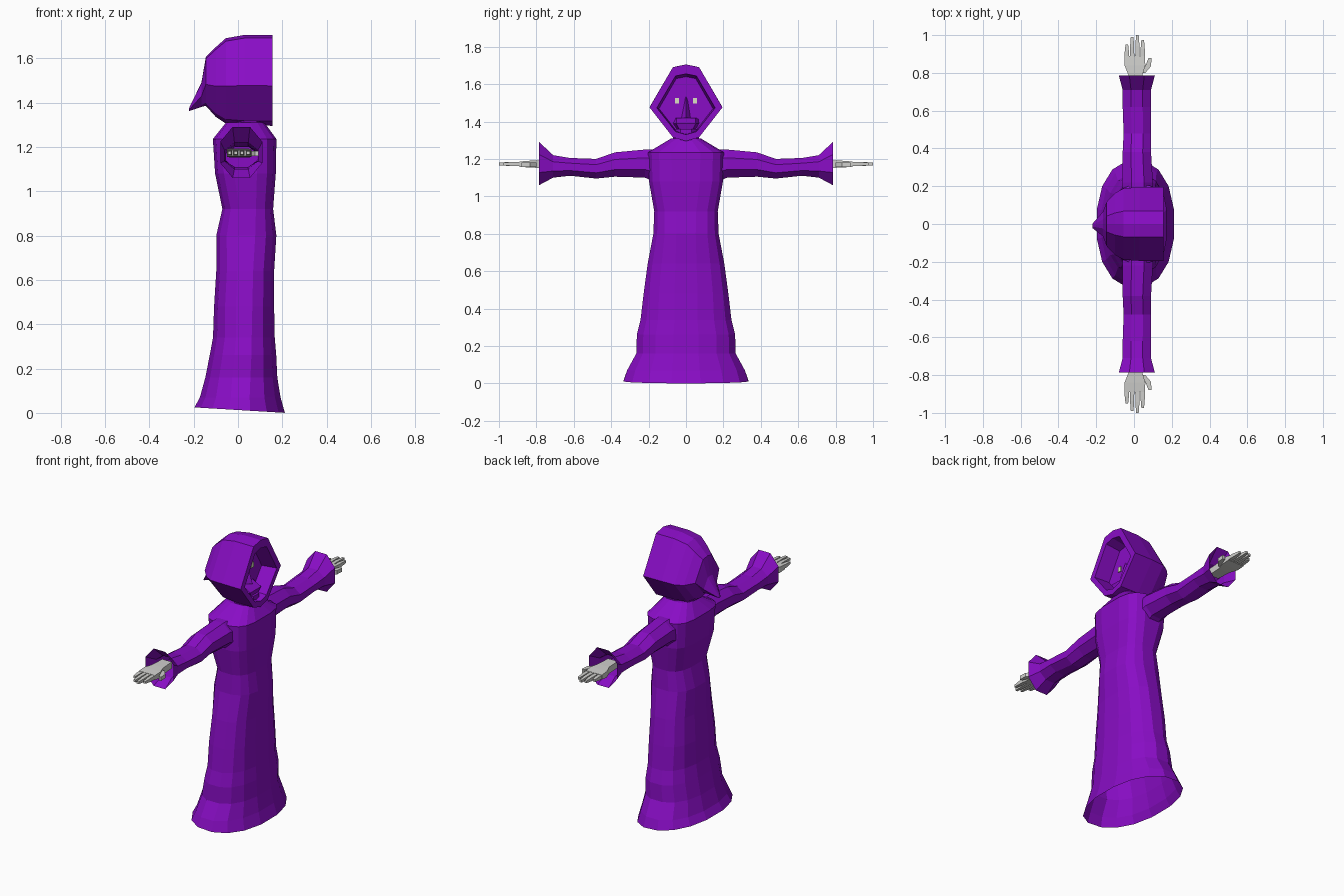
import bpy, bmesh, math
from mathutils import Vector

if "Cube" in bpy.data.objects:
    bpy.data.objects.remove(bpy.data.objects["Cube"])


def material(name, rgb):
    m = bpy.data.materials.new(name)
    m.diffuse_color = (*rgb, 1)
    m.use_nodes = True
    m.node_tree.nodes["Principled BSDF"].inputs["Base Color"].default_value = m.diffuse_color
    return m


PURPLE = material("robe purple", (0.25, 0.004, 0.56))
GREY = material("hand pale grey", (0.62, 0.62, 0.60))
EYE = material("eye pale cream", (0.72, 0.75, 0.55))


def make(name, bm, mat):
    me = bpy.data.meshes.new(name)
    bm.to_mesh(me)
    bm.free()
    me.materials.append(mat)
    ob = bpy.data.objects.new(name, me)
    bpy.context.collection.objects.link(ob)
    return ob


def loft(name, rings, mat, cap_start=False, cap_end=False):
    """Skin a list of equal-length closed rings."""
    bm = bmesh.new()
    vs = [[bm.verts.new(p) for p in r] for r in rings]
    n = len(rings[0])
    for a, b in zip(vs, vs[1:]):
        for i in range(n):
            j = (i + 1) % n
            bm.faces.new((a[i], a[j], b[j], b[i]))
    if cap_start:
        bm.faces.new(vs[0][::-1])
    if cap_end:
        bm.faces.new(vs[-1])
    bmesh.ops.recalc_face_normals(bm, faces=bm.faces)
    return make(name, bm, mat)


def box(name, lo, hi, mat):
    bm = bmesh.new()
    bmesh.ops.create_cube(bm, size=1)
    for v in bm.verts:
        v.co = [l + (c + 0.5) * (h - l) for l, h, c in zip(lo, hi, v.co)]
    return make(name, bm, mat)


def power(c, e):
    return math.copysign(abs(c) ** e, c)


def oval(z, x0, x1, half_y, e=0.85, n=14, hem=0.0):
    """Horizontal ring, boxier for small e, with the hem raised at the back."""
    pts = []
    for i in range(n):
        a = 2 * math.pi * (i + 0.5) / n
        if n % 4:
            a -= math.pi / n
        c, s = power(math.cos(a), e), power(math.sin(a), e)
        pts.append(((x0 + x1) / 2 + (x1 - x0) / 2 * c, half_y * s, z + hem * (1 - c) / 2))
    return pts


# Robe: open flared skirt, waist, torso and sloped shoulders
robe = [oval(0.0, -0.20, 0.215, 0.34, 0.9, 16, 0.025)]
for z, x0, x1, w, e in [
        (0.07, -0.175, 0.195, 0.32, 0.9), (0.16, -0.15, 0.18, 0.27, 0.85),
        (0.26, -0.13, 0.175, 0.267, 0.85), (0.34, -0.115, 0.168, 0.247, 0.85),
        (0.48, -0.11, 0.165, 0.23, 0.8), (0.64, -0.10, 0.165, 0.208, 0.8),
        (0.80, -0.10, 0.175, 0.177, 0.75), (0.92, -0.072, 0.16, 0.172, 0.7),
        (1.08, -0.105, 0.172, 0.20, 0.6), (1.235, -0.115, 0.175, 0.205, 0.6),
        (1.31, -0.055, 0.12, 0.08, 0.8)]:
    robe.append(oval(z, x0, x1, w, e, 16))
loft("robe", robe, PURPLE, cap_end=True)

# Neck
loft("neck", [oval(z, -0.02, 0.13, 0.075, 1, 8) for z in (1.26, 1.36)], PURPLE, True, True)

# Hood: diamond outline swept back to a drooping tip, folded into a recessed face
HALF = [(0.07, 0.965), (0.195, 0.44), (0.07, 0.05)]
OUTLINE = [(0, 1)] + HALF + [(0, 0)] + [(-y, t) for y, t in HALF[::-1]]


def hood_ring(x, zlo, zhi, ys, dy=0.0):
    return [(x, y * ys + dy, zlo + t * (zhi - zlo)) for y, t in OUTLINE]


loft("hood", [hood_ring(*r) for r in [
    (0.06, 1.335, 1.64, 0.74), (0.155, 1.33, 1.655, 0.8),
    (0.155, 1.295, 1.705, 1), (0.03, 1.297, 1.705, 1),
    (-0.055, 1.305, 1.69, 0.97), (-0.10, 1.335, 1.65, 0.84),
    (-0.145, 1.385, 1.605, 0.6), (-0.165, 1.38, 1.49, 0.33),
    (-0.22, 1.362, 1.376, 0.06, -0.01)]], PURPLE, True, True)

# Face: tapered chin and narrow nose ridge inside the hood
loft("chin", [[(0.04, -w, z), (x, -w * 0.7, z), (x, w * 0.7, z), (0.04, w, z)]
              for z, x, w in [(1.325, 0.10, 0.03), (1.39, 0.12, 0.075), (1.42, 0.07, 0.07)]],
     PURPLE, True, True)
loft("nose", [[(0.05, -w, z), (x, 0, z), (0.05, w, z)]
              for z, x, w in [(1.42, 0.10, 0.03), (1.53, 0.063, 0.012)]], PURPLE, True, True)

# Sleeve profile: distance out, x range, z range
SLEEVE = [(0.15, -0.06, 0.10, 1.07, 1.25), (0.22, -0.06, 0.10, 1.10, 1.25),
          (0.38, -0.06, 0.09, 1.105, 1.235), (0.48, -0.055, 0.09, 1.095, 1.20),
          (0.62, -0.06, 0.09, 1.11, 1.205), (0.71, -0.06, 0.09, 1.10, 1.22),
          (0.785, -0.08, 0.11, 1.06, 1.29)]
# Fingers: x centre, knuckle distance, tip distance
FINGERS = [(-0.038, 0.875, 0.95), (-0.010, 0.885, 0.99),
           (0.018, 0.885, 1.0), (0.046, 0.88, 0.975)]

for side, label in ((-1, "right"), (1, "left")):
    rings = []
    for d, x0, x1, z0, z1 in SLEEVE:
        cx, cz, rx, rz = (x0 + x1) / 2, (z0 + z1) / 2, (x1 - x0) / 2, (z1 - z0) / 2
        ring = []
        for i in range(8):
            a = math.pi * (i + 0.5) / 4
            k = 1 / math.cos(math.pi / 8)
            ring.append((cx + rx * k * math.cos(a), side * d, cz + rz * k * math.sin(a)))
        rings.append(ring)
    loft(label + "_sleeve", rings, PURPLE)

    # Hand: wrist widening into the palm
    loft(label + "_palm", [[(x0, side * d, 1.172 - h), (x1, side * d, 1.172 - h),
                            (x1, side * d, 1.172 + h), (x0, side * d, 1.172 + h)]
                           for d, x0, x1, h in [(0.70, -0.025, 0.04, 0.02), (0.79, -0.03, 0.045, 0.02),
                                                (0.84, -0.05, 0.06, 0.018), (0.89, -0.05, 0.058, 0.014)]],
         GREY, True, True)
    for n, (x, d0, d1) in enumerate(FINGERS):
        loft(f"{label}_finger_{n + 1}",
             [[(x - w, side * d, 1.173 - w), (x + w, side * d, 1.173 - w),
               (x + w, side * d, 1.173 + w), (x - w, side * d, 1.173 + w)]
              for d, w in [(d0, 0.0115), ((d0 + d1) / 2, 0.011), (d1, 0.007)]], GREY, True, True)
    loft(label + "_thumb",
         [[(x - w, side * d, 1.158), (x + w, side * d, 1.158),
           (x + w, side * d, 1.182), (x - w, side * d, 1.182)]
          for x, d, w in [(0.045, 0.80, 0.015), (0.075, 0.835, 0.015), (0.085, 0.88, 0.008)]],
         GREY, True, True)

    # Eye plate on the recessed face
    box(label + "_eye", (0.059, side * 0.048 - 0.011, 1.495),
        (0.067, side * 0.048 + 0.011, 1.525), EYE)
